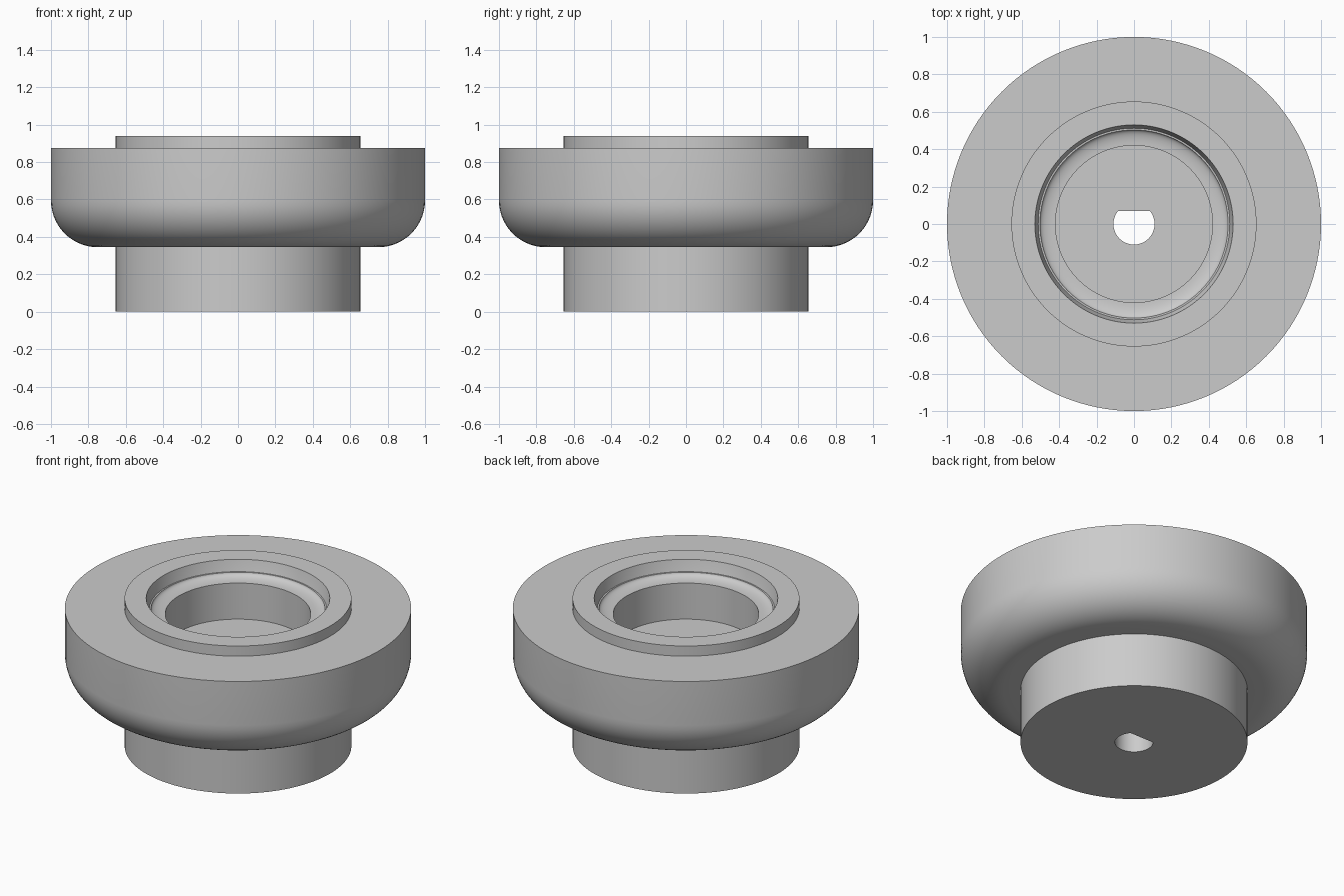
import bpy, bmesh
from math import sin, cos, pi, radians

cube = bpy.data.objects.get("Cube")
if cube:
    bpy.data.objects.remove(cube, do_unlink=True)

SEGMENTS = 128
HOLE_RADIUS, HOLE_FLAT = 0.11, 0.07

grey = bpy.data.materials.new("plain grey")
grey.use_nodes = True
colour = (0.6, 0.6, 0.6, 1)
grey.diffuse_color = colour
grey.node_tree.nodes["Principled BSDF"].inputs["Base Color"].default_value = colour


def arc(cx, cz, rx, rz, start, end, steps):
    """Points of an elliptical arc in the radius/height plane."""
    angles = [radians(start + (end - start) * i / steps) for i in range(steps + 1)]
    return [(cx + rx * cos(a), cz + rz * sin(a)) for a in angles]


def radius_at(r, a):
    """The bore is D-shaped: its circle is cut by a flat on the back."""
    if r == HOLE_RADIUS and sin(a) > 0:
        return min(r, HOLE_FLAT / sin(a))
    return r


def lathe(name, profile):
    bm = bmesh.new()
    rings = []
    for r, z in profile:
        ring = []
        for i in range(SEGMENTS):
            a = 2 * pi * i / SEGMENTS
            rr = radius_at(r, a)
            ring.append(bm.verts.new((rr * cos(a), rr * sin(a), z)))
        rings.append(ring)
    for k, ring in enumerate(rings):
        nxt = rings[(k + 1) % len(rings)]
        for i in range(SEGMENTS):
            j = (i + 1) % SEGMENTS
            bm.faces.new((ring[i], ring[j], nxt[j], nxt[i]))
    bmesh.ops.recalc_face_normals(bm, faces=bm.faces)
    mesh = bpy.data.meshes.new(name)
    bm.to_mesh(mesh)
    bm.free()
    mesh.materials.append(grey)
    obj = bpy.data.objects.new(name, mesh)
    bpy.context.collection.objects.link(obj)
    bpy.ops.object.select_all(action="DESELECT")
    obj.select_set(True)
    bpy.context.view_layer.objects.active = obj
    bpy.ops.object.shade_smooth_by_angle(angle=radians(25))
    return obj


# Hub base, then the rounded underside of the flange
profile = [(HOLE_RADIUS, 0), (0.655, 0), (0.655, 0.345)]
profile += arc(0.75, 0.595, 0.25, 0.25, -90, 0, 14)
# Flange top and raised collar
profile += [(1, 0.875), (0.655, 0.875), (0.655, 0.94), (0.53, 0.94)]
# Flared collar wall, small ledge and hollow seat
profile += [(0.522, 0.905), (0.512, 0.87)]
profile += arc(0.42, 0.87, 0.083, 0.03, 0, -90, 8)
# Recess wall and floor
profile += [(0.42, 0.61), (HOLE_RADIUS, 0.61)]

lathe("flanged_hub", profile)
